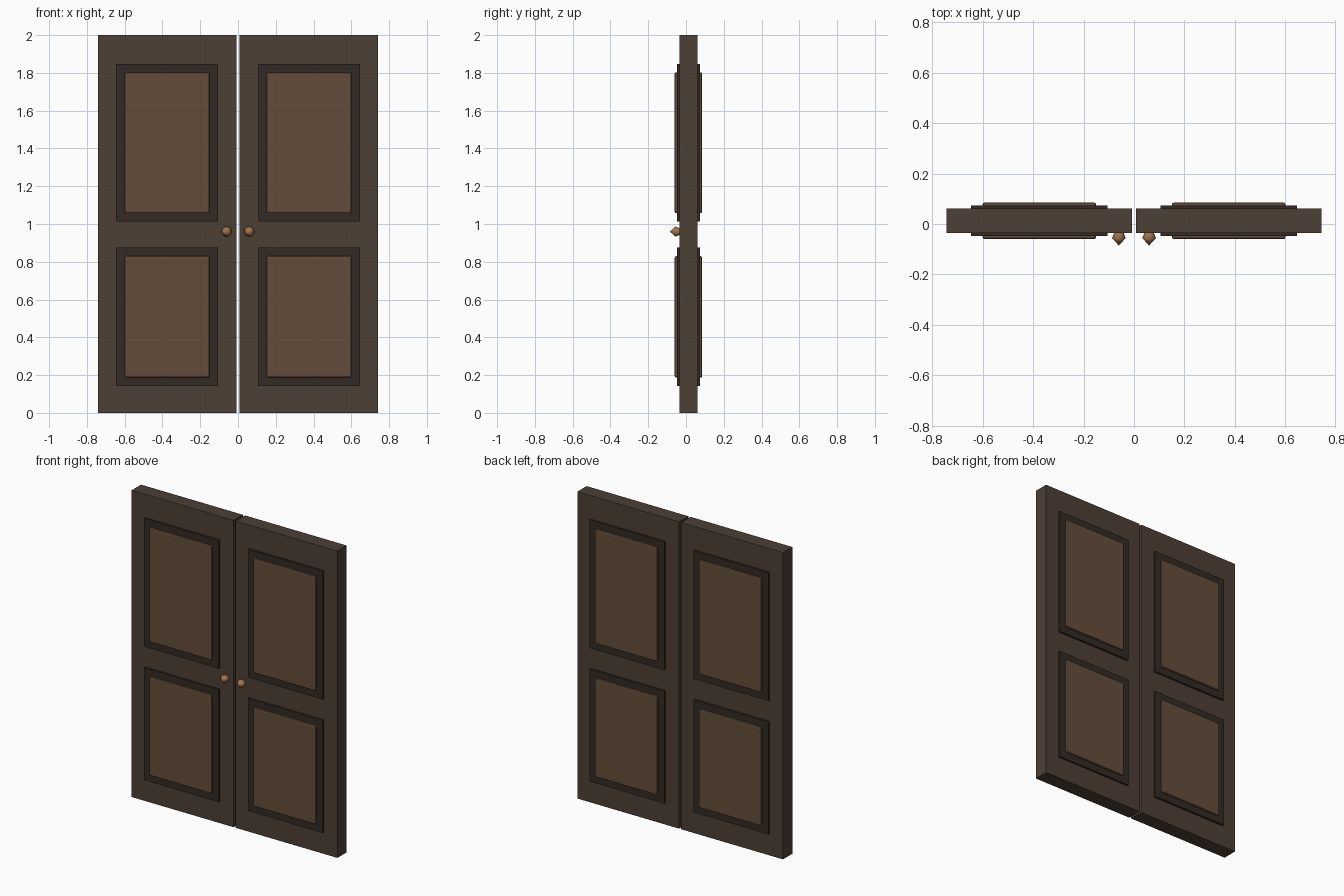
import bpy, bmesh
from math import cos, sin, tau

if "Cube" in bpy.data.objects:
    bpy.data.objects.remove(bpy.data.objects["Cube"])

MID = 0.0125  # y of the slab's centre plane


def material(name, color):
    m = bpy.data.materials.new(name)
    m.diffuse_color = (*color, 1)
    m.use_nodes = True
    m.node_tree.nodes["Principled BSDF"].inputs["Base Color"].default_value = m.diffuse_color
    return m


WOOD = material("dark_wood", (0.075, 0.05, 0.036))
TRIM = material("trim_wood", (0.033, 0.023, 0.018))
PANEL = material("panel_wood", (0.13, 0.073, 0.043))
BRONZE = material("bronze", (0.36, 0.18, 0.08))


def finish(name, bm, mat):
    bmesh.ops.recalc_face_normals(bm, faces=bm.faces)
    mesh = bpy.data.meshes.new(name)
    bm.to_mesh(mesh)
    bm.free()
    mesh.materials.append(mat)
    ob = bpy.data.objects.new(name, mesh)
    bpy.context.collection.objects.link(ob)
    return ob


def box(name, x0, x1, half_depth, z0, z1, mat, bevel=0):
    bm = bmesh.new()
    bmesh.ops.create_cube(bm, size=1)
    bmesh.ops.scale(bm, verts=bm.verts, vec=(x1 - x0, 2 * half_depth, z1 - z0))
    bmesh.ops.translate(bm, verts=bm.verts, vec=((x0 + x1) / 2, MID, (z0 + z1) / 2))
    ob = finish(name, bm, mat)
    if bevel:
        mod = ob.modifiers.new("bevel", "BEVEL")
        mod.width = bevel
        mod.segments = 2
    return ob


def knob(name, x, z, sides=12):
    # Faceted knob: pointed nose, wide ring, narrower ring set into the door
    bm = bmesh.new()
    nose = bm.verts.new((x, -0.085, z))
    rings = [[bm.verts.new((x + r * cos(tau * i / sides), y, z + r * sin(tau * i / sides)))
              for i in range(sides)] for r, y in ((0.027, -0.056), (0.018, -0.033))]
    for i in range(sides):
        j = (i + 1) % sides
        bm.faces.new((nose, rings[0][i], rings[0][j]))
        bm.faces.new((rings[0][i], rings[1][i], rings[1][j], rings[0][j]))
    bm.faces.new(rings[1])
    ob = finish(name, bm, BRONZE)
    for p in ob.data.polygons:
        p.use_smooth = len(p.vertices) < 5


for side, s in (("left", -1), ("right", 1)):
    def span(a, b):
        return sorted((s * a, s * b))

    # Door leaf
    box(f"{side}_door_leaf", *span(0.0075, 0.742), 0.048, 0, 2, WOOD)
    # Trim and raised panels, showing on both faces
    for level, z0, z1 in (("lower", 0.142, 0.875), ("upper", 1.012, 1.848)):
        box(f"{side}_{level}_trim", *span(0.105, 0.645), 0.061, z0, z1, TRIM)
        box(f"{side}_{level}_panel", *span(0.15, 0.6), 0.0725,
            z0 + 0.045, z1 - 0.045, PANEL, 0.008)
    # Front knob
    knob(f"{side}_knob", s * 0.06, 0.96)
